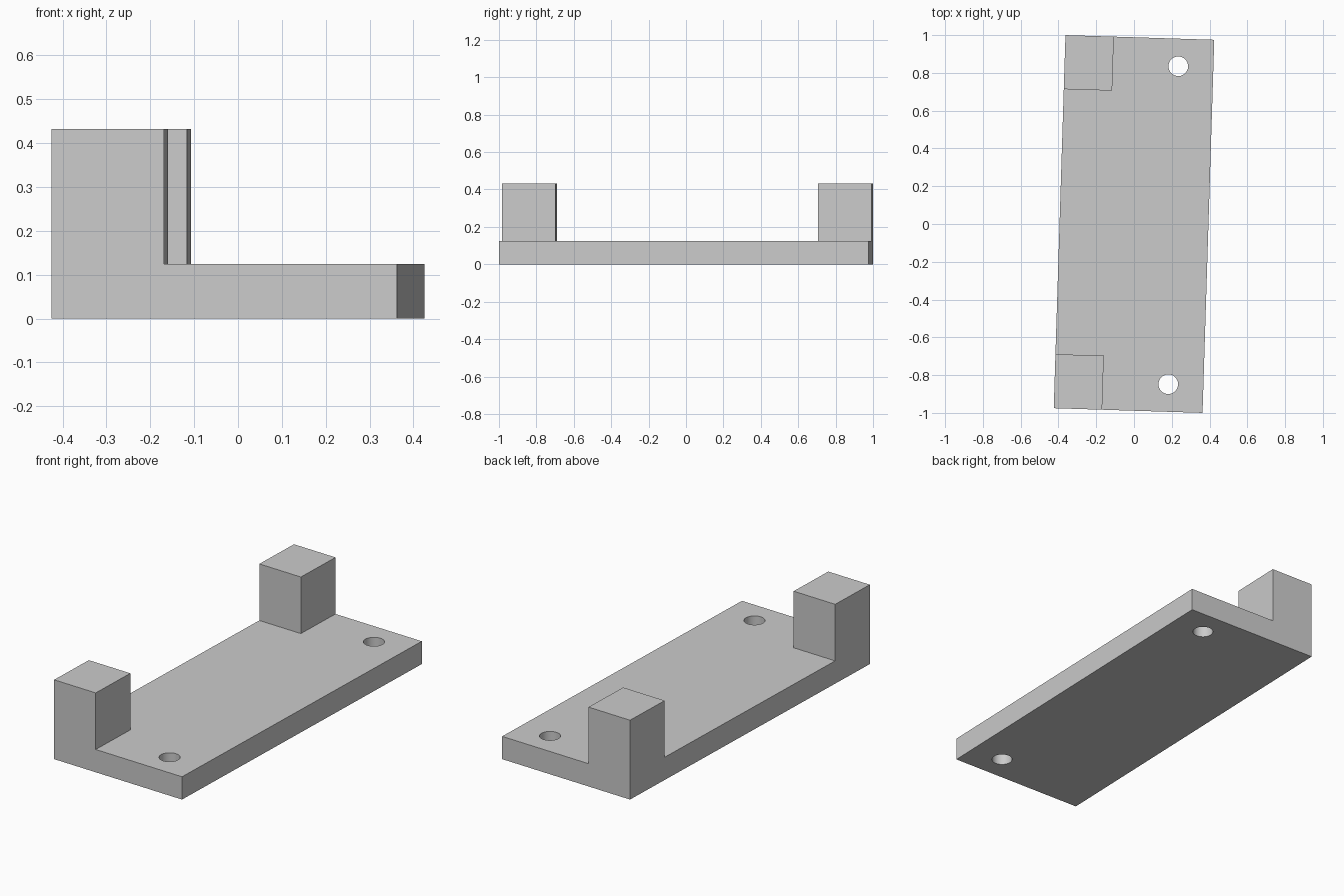
import bpy
from math import radians
from mathutils import Matrix

cube = bpy.data.objects.get("Cube")
if cube:
    bpy.data.objects.remove(cube, do_unlink=True)

WIDTH, LENGTH, PLATE_H, TOP = 0.788, 1.976, 0.124, 0.432
POST_W, POST_L = 0.256, 0.286
HOLE_X, HOLE_Y, HOLE_R = 0.208, 0.842, 0.052
TURN = Matrix.Rotation(radians(-1.8), 4, "Z")  # whole bracket sits slightly turned

grey = bpy.data.materials.new("light_grey")
grey.use_nodes = True
colour = (0.6, 0.6, 0.6, 1)
grey.diffuse_color = colour
grey.node_tree.nodes["Principled BSDF"].inputs["Base Color"].default_value = colour


def box(name, x, y, z0, sx, sy, z1):
    """Box centred on x, y, spanning z0 to z1."""
    bpy.ops.mesh.primitive_cube_add(size=1)
    ob = bpy.context.object
    ob.name = name
    ob.data.transform(Matrix.Translation((x, y, (z0 + z1) / 2))
                      @ Matrix.Diagonal((sx, sy, z1 - z0, 1)))
    ob.data.materials.append(grey)
    return ob


# Base plate
plate = box("base_plate", 0, 0, 0, WIDTH, LENGTH, PLATE_H)

# Screw holes through the plate
for side in (-1, 1):
    bpy.ops.mesh.primitive_cylinder_add(vertices=48, radius=HOLE_R, depth=1,
                                        location=(HOLE_X, side * HOLE_Y, 0))
    cutter = bpy.context.object
    cutter.name = "hole_cutter"
    cutter.hide_render = True
    cutter.data.materials.append(grey)
    bpy.context.view_layer.objects.active = plate
    mod = plate.modifiers.new("screw_hole", "BOOLEAN")
    mod.operation = "DIFFERENCE"
    mod.solver = "EXACT"
    mod.object = cutter
    bpy.ops.object.modifier_apply(modifier=mod.name)
    bpy.data.objects.remove(cutter, do_unlink=True)

bpy.ops.object.select_all(action="DESELECT")
plate.select_set(True)
bpy.context.view_layer.objects.active = plate
bpy.ops.object.shade_smooth_by_angle(angle=radians(30))

# Corner posts, flush with the plate's edges
parts = [plate]
for name, side in (("front_post", -1), ("back_post", 1)):
    parts.append(box(name, (POST_W - WIDTH) / 2, side * (LENGTH - POST_L) / 2,
                     PLATE_H, POST_W, POST_L, TOP))

for part in parts:
    part.data.transform(TURN)
